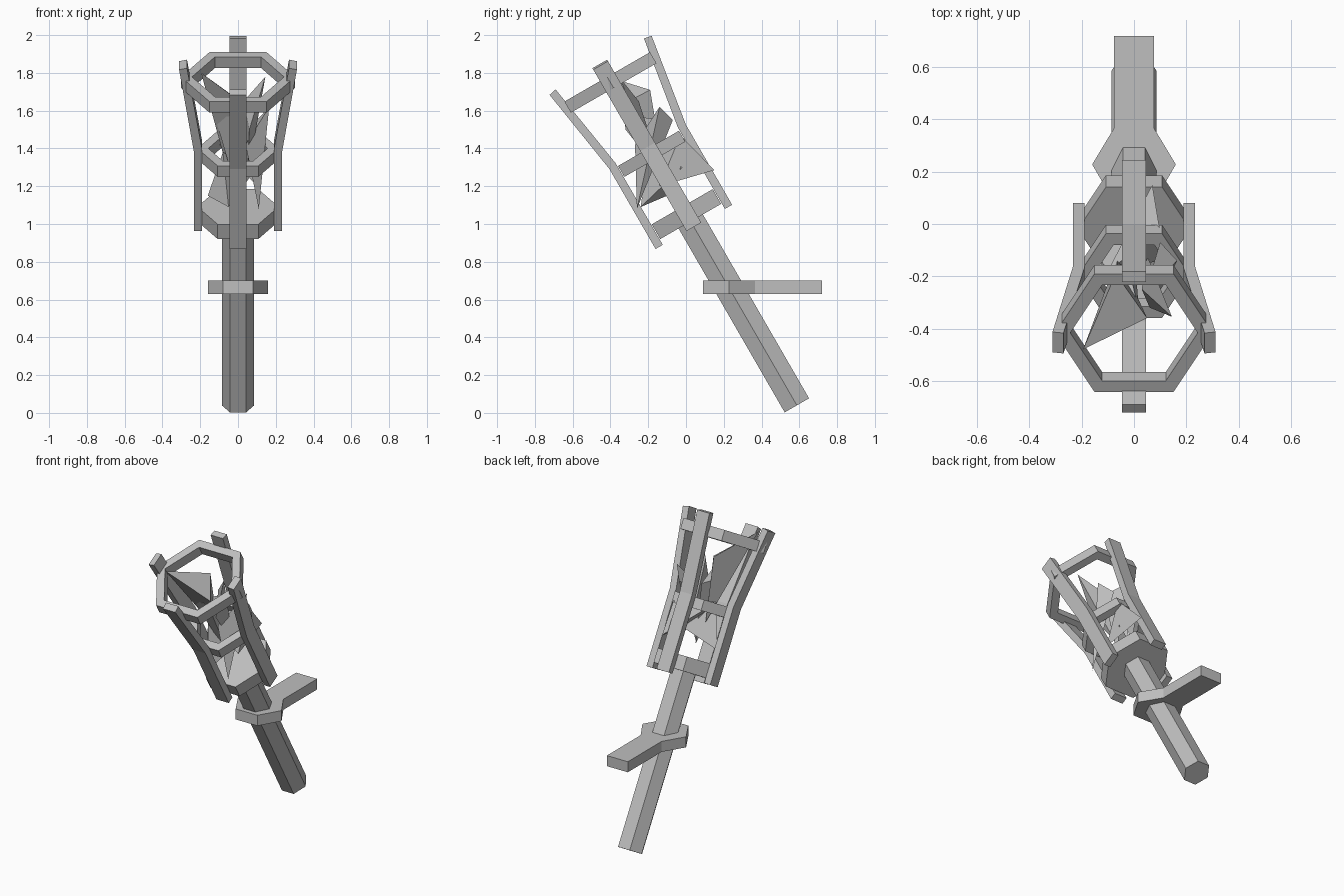
import bpy, bmesh, math
from mathutils import Matrix, Vector

cube = bpy.data.objects.get("Cube")
if cube:
    bpy.data.objects.remove(cube, do_unlink=True)

grey = bpy.data.materials.new("plain_grey")
grey.use_nodes = True
COLOUR = (0.52, 0.52, 0.52, 1)
grey.diffuse_color = COLOUR
grey.node_tree.nodes["Principled BSDF"].inputs["Base Color"].default_value = COLOUR

# The torch leans forward; its local z runs up the handle
LEAN = Matrix.Translation((0, 0.587, 0.04)) @ Matrix.Rotation(math.radians(30), 4, "X")


def finish(name, bm, matrix=None):
    if matrix is not None:
        bm.transform(matrix)
    bmesh.ops.recalc_face_normals(bm, faces=bm.faces[:])
    mesh = bpy.data.meshes.new(name)
    bm.to_mesh(mesh)
    bm.free()
    mesh.materials.append(grey)
    obj = bpy.data.objects.new(name, mesh)
    bpy.context.collection.objects.link(obj)
    return obj


def extrude_outline(bm, points, offset):
    face = bm.faces.new([bm.verts.new(p) for p in points])
    top = bmesh.ops.extrude_face_region(bm, geom=[face])["geom"]
    bmesh.ops.translate(bm, vec=offset, verts=[v for v in top if isinstance(v, bmesh.types.BMVert)])


def hexagon(radius, z, centre_y=0):
    return [Vector((radius * math.cos(i * math.pi / 3),
                    centre_y + radius * math.sin(i * math.pi / 3), z)) for i in range(6)]


def hex_prism(name, radius, bottom, top):
    bm = bmesh.new()
    extrude_outline(bm, hexagon(radius, bottom), (0, 0, top - bottom))
    finish(name, bm, LEAN)


def hex_ring(name, radius, inner, bottom, top):
    bm = bmesh.new()
    loops = [[bm.verts.new(p) for p in hexagon(r, z)]
             for r, z in ((radius, bottom), (radius, top), (inner, top), (inner, bottom))]
    for a, b in zip(loops, loops[1:] + loops[:1]):
        for i in range(6):
            j = (i + 1) % 6
            bm.faces.new((a[i], a[j], b[j], b[i]))
    finish(name, bm, LEAN)


# Handle, cup floor and the two hoops
hex_prism("handle", 0.086, 0, 1.2)
hex_prism("cup_floor", 0.215, 1.124, 1.214)
hex_ring("middle_hoop", 0.215, 0.157, 1.504, 1.571)
hex_ring("top_hoop", 0.302, 0.244, 1.94, 2.008)

# Four bent straps around the cup
STRAP = [(0.19, 1.091), (0.234, 1.091), (0.234, 1.58), (0.312, 2.078), (0.27, 2.087), (0.19, 1.59)]
for i, side in enumerate(("left", "back", "right", "front")):
    bm = bmesh.new()
    extrude_outline(bm, [(r, -0.045, s) for r, s in STRAP], (0, 0.09, 0))
    finish(side + "_strap", bm, LEAN @ Matrix.Rotation(i * math.pi / 2, 4, "Z"))

# Level wall bracket: hexagonal collar with an arm to the back
bm = bmesh.new()
collar = hexagon(0.16, 0.63, 0.228)
arm = [Vector((x, y, 0.63)) for x, y in ((0.077, 0.366), (0.077, 0.72), (-0.077, 0.72), (-0.077, 0.366))]
extrude_outline(bm, collar[:1] + arm + collar[3:], (0, 0, 0.07))
finish("wall_bracket", bm)

# Jagged shards of flame inside the cup
SHARDS = {
    "tall_right_shard": [(-0.195, -0.48, 1.8), (-0.07, -0.19, 1.71), (0.05, -0.36, 1.62), (-0.06, -0.12, 1.3)],
    "tall_left_shard": [(0.145, -0.355, 1.78), (0.03, -0.25, 1.65), (0.06, -0.32, 1.5), (0.05, -0.12, 1.25)],
    "long_left_shard": [(0.165, -0.14, 1.62), (0.1, -0.07, 1.55), (0.11, -0.26, 1.08), (0.04, -0.27, 1.42)],
    "low_right_shard": [(-0.16, -0.1, 1.15), (-0.08, -0.2, 1.38), (-0.05, -0.24, 1.09), (0.1, -0.02, 1.3)],
    "back_shard": [(0.07, 0.15, 1.285), (0.1, -0.03, 1.47), (0.1, -0.14, 1.2), (-0.1, -0.18, 1.42)],
    "middle_shard": [(-0.12, -0.3, 1.56), (0.02, -0.34, 1.58), (-0.03, -0.12, 1.55), (0, -0.1, 1.15)],
}
for name, points in SHARDS.items():
    bm = bmesh.new()
    bmesh.ops.convex_hull(bm, input=[bm.verts.new(p) for p in points])
    finish(name, bm)
